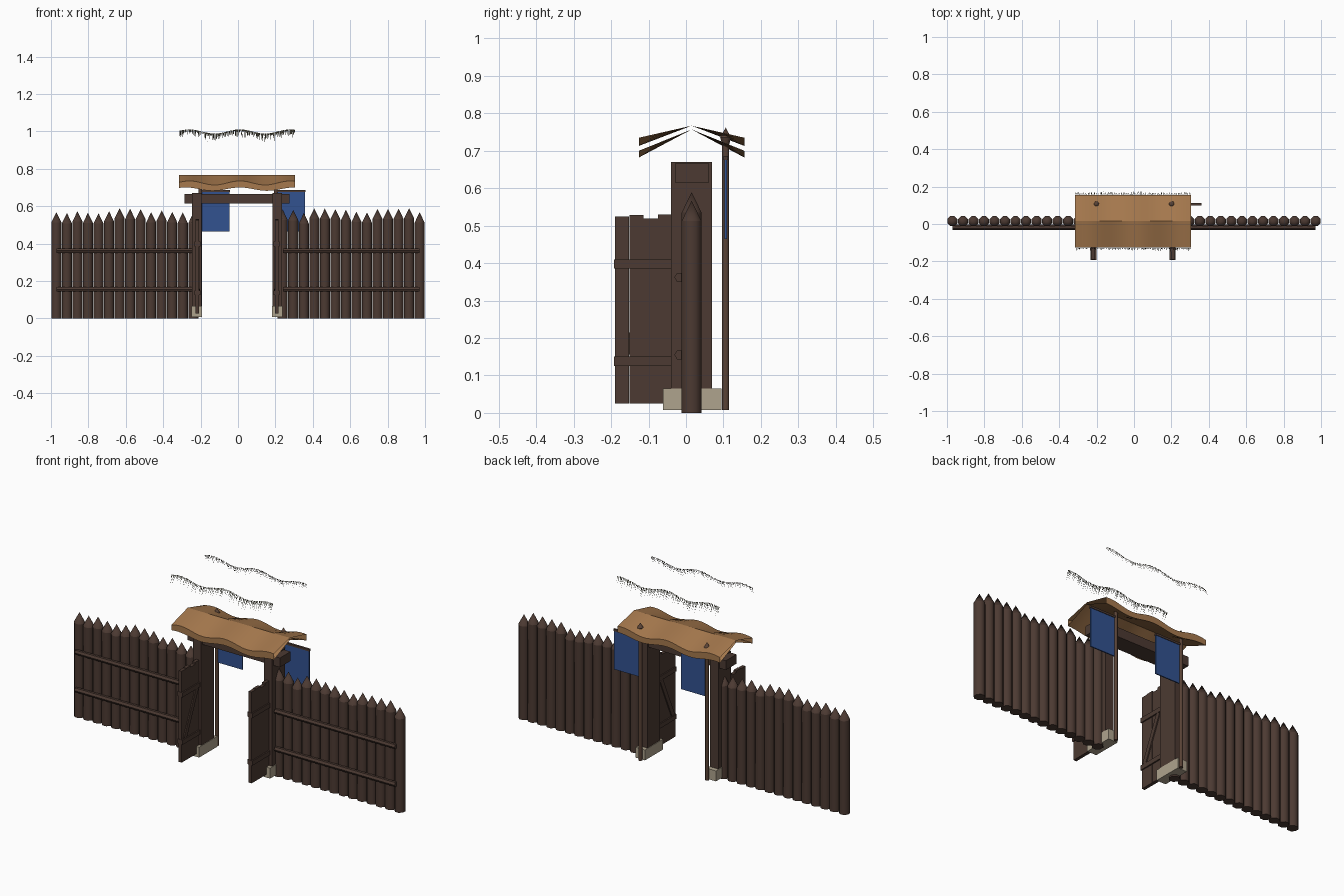
import bpy, bmesh, math, random
from mathutils import Matrix, Vector

random.seed(4)
if "Cube" in bpy.data.objects:
    bpy.data.objects.remove(bpy.data.objects["Cube"], do_unlink=True)


def material(name, rgb):
    mat = bpy.data.materials.new(name)
    mat.use_nodes = True
    mat.diffuse_color = (*rgb, 1)
    mat.node_tree.nodes["Principled BSDF"].inputs["Base Color"].default_value = (*rgb, 1)
    return mat


WOOD = material("dark_wood", (0.072, 0.042, 0.032))
POLE = material("pole_wood", (0.1, 0.055, 0.036))
ROOF = material("roof_thatch", (0.38, 0.19, 0.075))
STONE = material("pale_stone", (0.43, 0.37, 0.27))
CLOTH = material("blue_cloth", (0.032, 0.085, 0.28))
STRAW = material("dry_straw", (0.13, 0.12, 0.08))

GATE_X = -0.005     # middle of the gateway
RIDGE_Y = 0.015     # line of the wall and the roof ridge


def finish(name, bm, mat, smooth=False):
    mesh = bpy.data.meshes.new(name)
    bm.to_mesh(mesh)
    bm.free()
    mesh.materials.append(mat)
    obj = bpy.data.objects.new(name, mesh)
    bpy.context.collection.objects.link(obj)
    if smooth:
        bpy.ops.object.select_all(action='DESELECT')
        obj.select_set(True)
        bpy.context.view_layer.objects.active = obj
        bpy.ops.object.shade_smooth_by_angle(angle=math.radians(50))
    return obj


def add_box(bm, x, y, z, turn=None):
    """Box from (min, max) ranges, optionally turned about its centre."""
    centre = Vector([(a + b) / 2 for a, b in (x, y, z)])
    size = [abs(b - a) for a, b in (x, y, z)]
    m = Matrix.Translation(centre) @ (turn or Matrix()) @ Matrix.Diagonal((*size, 1))
    bmesh.ops.create_cube(bm, size=1, matrix=m)


def add_cone(bm, x, y, z0, z1, r0, r1, sides=8):
    m = Matrix.Translation((x, y, (z0 + z1) / 2)) @ Matrix.Rotation(math.pi / sides, 4, 'Z')
    bmesh.ops.create_cone(bm, cap_ends=True, segments=sides, radius1=r0, radius2=r1,
                          depth=z1 - z0, matrix=m)


def box(name, mat, x, y, z):
    bm = bmesh.new()
    add_box(bm, x, y, z)
    return finish(name, bm, mat)


for side, label in ((-1, "right"), (1, "left")):
    # Palisade of pointed stakes
    bm = bmesh.new()
    for i in range(14):
        x = side * (0.971 - i * 0.0563)
        top = random.uniform(0.56, 0.592)
        add_cone(bm, x, RIDGE_Y, 0, top - 0.055, 0.029, 0.029)
        add_cone(bm, x, RIDGE_Y, top - 0.055, top, 0.029, 0)
    finish("palisade_" + label, bm, WOOD, True)

    # Two round rails along the front of the stakes
    bm = bmesh.new()
    for z in (0.155, 0.362):
        m = Matrix.Translation((side * 0.605, -0.017, z)) @ Matrix.Rotation(math.pi / 2, 4, 'Y')
        bmesh.ops.create_cone(bm, cap_ends=True, segments=6, radius1=0.014, radius2=0.014,
                              depth=0.73, matrix=m)
    finish("rails_" + label, bm, WOOD, True)

    # Gate post on its stone foot
    px = GATE_X + side * 0.215
    box("gate_post_" + label, WOOD, (px - 0.025, px + 0.025), (-0.04, 0.07), (0.06, 0.67))
    box("post_foot_" + label, STONE, (px - 0.028, px + 0.028), (-0.062, 0.095), (0.008, 0.065))

    # Open door leaf: upright planks, battens and a diagonal brace
    bm = bmesh.new()
    dx = GATE_X + side * 0.212
    for i, top in enumerate((0.525, 0.528, 0.519, 0.53)):
        y = -0.19 + i * 0.0385
        add_box(bm, (dx - 0.009, dx + 0.009), (y, y + 0.038), (0.025, top))
    for z in (0.125, 0.385):
        add_box(bm, (dx - 0.016, dx + 0.016), (-0.192, -0.038), (z, z + 0.025))
    bx = dx - side * 0.012
    add_box(bm, (bx - 0.003, bx + 0.003), (-0.127, -0.103), (0.14, 0.395),
            Matrix.Rotation(math.radians(-24), 4, 'X'))
    finish("door_" + label, bm, WOOD)

    # Banner pole with a pointed tip, cross bar and hanging cloth
    bm = bmesh.new()
    fx = side * 0.202
    add_cone(bm, fx, 0.106, 0.008, 0.72, 0.01, 0.01)
    add_cone(bm, fx, 0.106, 0.715, 0.735, 0.009, 0.016)
    add_cone(bm, fx, 0.106, 0.735, 0.762, 0.016, 0)
    finish("banner_pole_" + label, bm, POLE, True)
    box("banner_bar_" + label, WOOD, (fx, fx + 0.16), (0.1, 0.112), (0.675, 0.686))
    box("banner_cloth_" + label, CLOTH, (fx + 0.01, fx + 0.157), (0.103, 0.109), (0.465, 0.676))

# Lintel across the posts
box("lintel", WOOD, (GATE_X - 0.28, GATE_X + 0.28), (-0.03, 0.062), (0.615, 0.666))


def eave_top(x):
    return 0.724 + 0.011 * math.cos(math.tau * (x + 0.26) / 0.27)


def eave_bottom(x):
    return 0.691 + 0.009 * math.cos(math.tau * (x - 0.01) / 0.29)


# Wavy roof: a slope, a fascia and an underside on each side, open at the ends
STEPS = 32
for s, label in ((-1, "front"), (1, "back")):
    bm = bmesh.new()
    rows = []
    for i in range(STEPS + 1):
        x = GATE_X - 0.31 + 0.62 * i / STEPS
        profile = ((0, 0.767), (0.141, eave_top(x)), (0.141, eave_bottom(x)), (0, 0.757))
        rows.append([bm.verts.new((x, RIDGE_Y + s * y, z)) for y, z in profile])
    for a, b in zip(rows, rows[1:]):
        for k in range(3):
            quad = [a[k], b[k], b[k + 1], a[k + 1]]
            bm.faces.new(quad if s > 0 else quad[::-1])
    finish("roof_" + label, bm, ROOF, True)

    # Row of flat straw blades above the eave
    bm = bmesh.new()
    for i in range(130):
        x = GATE_X - 0.31 + 0.62 * (i + random.random()) / 130
        z = eave_top(x) + 0.275
        length = random.uniform(0.012, 0.05)
        y = RIDGE_Y + s * 0.142
        blade = [bm.verts.new((x - 0.0017, y, z)), bm.verts.new((x + 0.0017, y, z)),
                 bm.verts.new((x + random.uniform(-0.003, 0.003), y + s * length * 0.4, z - length))]
        bm.faces.new(blade if s > 0 else blade[::-1])
    finish("straw_" + label, bm, STRAW)
